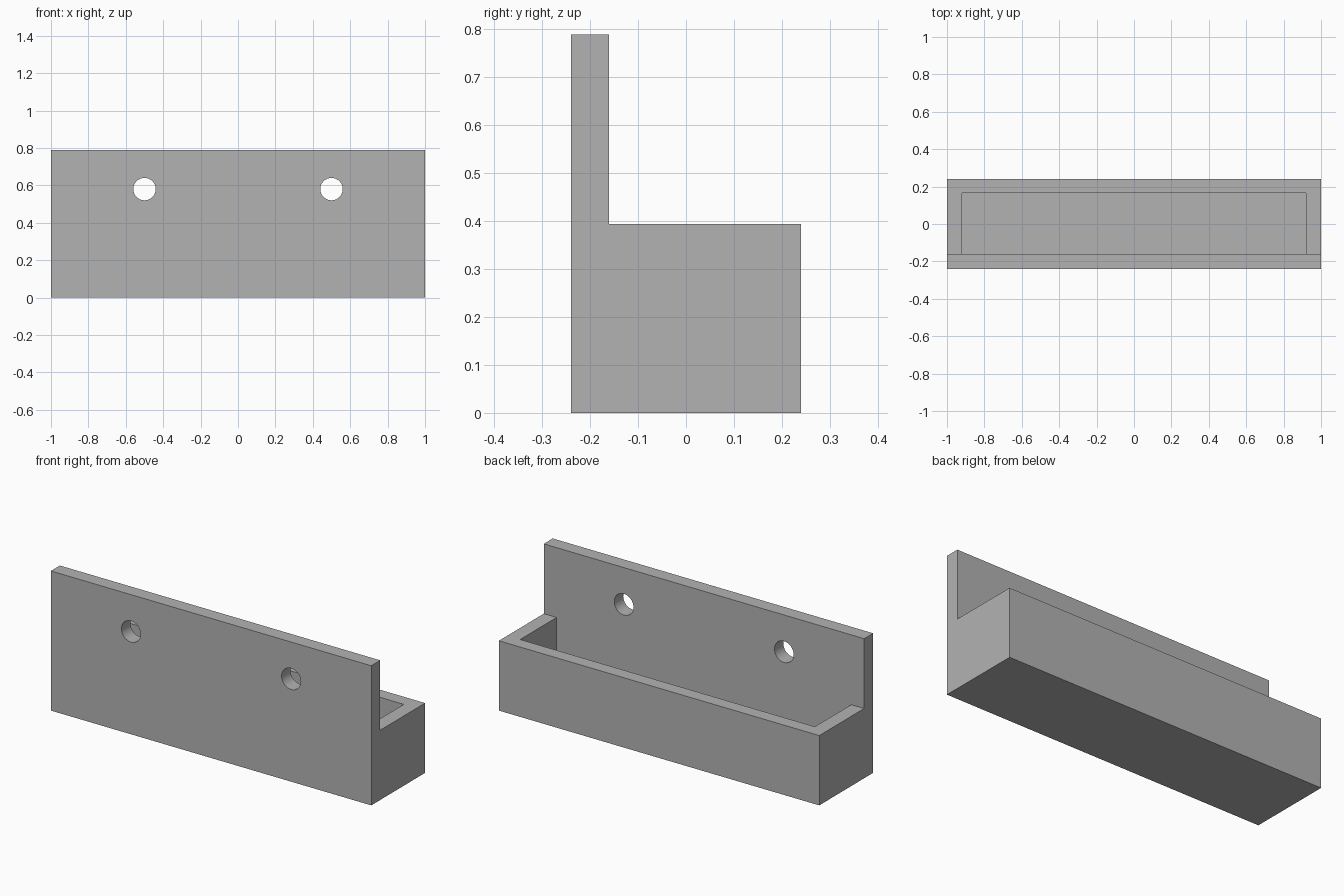
import bpy, bmesh
from math import pi
from mathutils import Matrix, Vector

cube = bpy.data.objects.get("Cube")
if cube:
    bpy.data.objects.remove(cube, do_unlink=True)

# Overall dimensions
HALF_LENGTH, HALF_DEPTH = 1.0, 0.24
PLATE_TOP, TRAY_TOP = 0.788, 0.394
PLATE_REAR = -0.16
FLOOR = 0.08

grey = bpy.data.materials.new("plain grey")
grey.use_nodes = True
colour = (0.45, 0.45, 0.45, 1)
grey.diffuse_color = colour
grey.node_tree.nodes["Principled BSDF"].inputs["Base Color"].default_value = colour


def make_object(name, bm):
    bmesh.ops.recalc_face_normals(bm, faces=bm.faces)
    mesh = bpy.data.meshes.new(name)
    bm.to_mesh(mesh)
    bm.free()
    mesh.materials.append(grey)
    obj = bpy.data.objects.new(name, mesh)
    bpy.context.collection.objects.link(obj)
    return obj


def prism(name, profile, half_width):
    """Extrude a (y, z) profile along x, centred on x = 0."""
    bm = bmesh.new()
    face = bm.faces.new([bm.verts.new((-half_width, y, z)) for y, z in profile])
    extruded = bmesh.ops.extrude_face_region(bm, geom=[face])["geom"]
    moved = [v for v in extruded if isinstance(v, bmesh.types.BMVert)]
    bmesh.ops.translate(bm, verts=moved, vec=Vector((2 * half_width, 0, 0)))
    return make_object(name, bm)


def screw_hole(name, x):
    bm = bmesh.new()
    place = Matrix.Translation((x, -0.2, 0.58)) @ Matrix.Rotation(pi / 2, 4, "X")
    bmesh.ops.create_cone(bm, cap_ends=True, segments=32, radius1=0.06,
                          radius2=0.06, depth=0.2, matrix=place)
    return make_object(name, bm)


# L-shaped body: tall mounting plate with a low tray behind it
body = prism("wall_tray", [
    (-HALF_DEPTH, 0), (HALF_DEPTH, 0), (HALF_DEPTH, TRAY_TOP),
    (PLATE_REAR, TRAY_TOP), (PLATE_REAR, PLATE_TOP), (-HALF_DEPTH, PLATE_TOP),
], HALF_LENGTH)

# Cutters: tray pocket and the two screw holes
cutters = [
    prism("pocket_cutter", [(PLATE_REAR, FLOOR), (0.165, FLOOR),
                            (0.165, 0.45), (PLATE_REAR, 0.45)], 0.92),
    screw_hole("left_hole_cutter", 0.5),
    screw_hole("right_hole_cutter", -0.5),
]

bpy.context.view_layer.objects.active = body
body.select_set(True)
for cutter in cutters:
    cutter.hide_render = True
    cut = body.modifiers.new(cutter.name, "BOOLEAN")
    cut.operation = "DIFFERENCE"
    cut.solver = "EXACT"
    cut.object = cutter
    bpy.ops.object.modifier_apply(modifier=cut.name)
    bpy.data.objects.remove(cutter, do_unlink=True)

# Smooth hole walls, crisp edges everywhere else
bpy.ops.object.shade_smooth_by_angle(angle=pi / 6)
